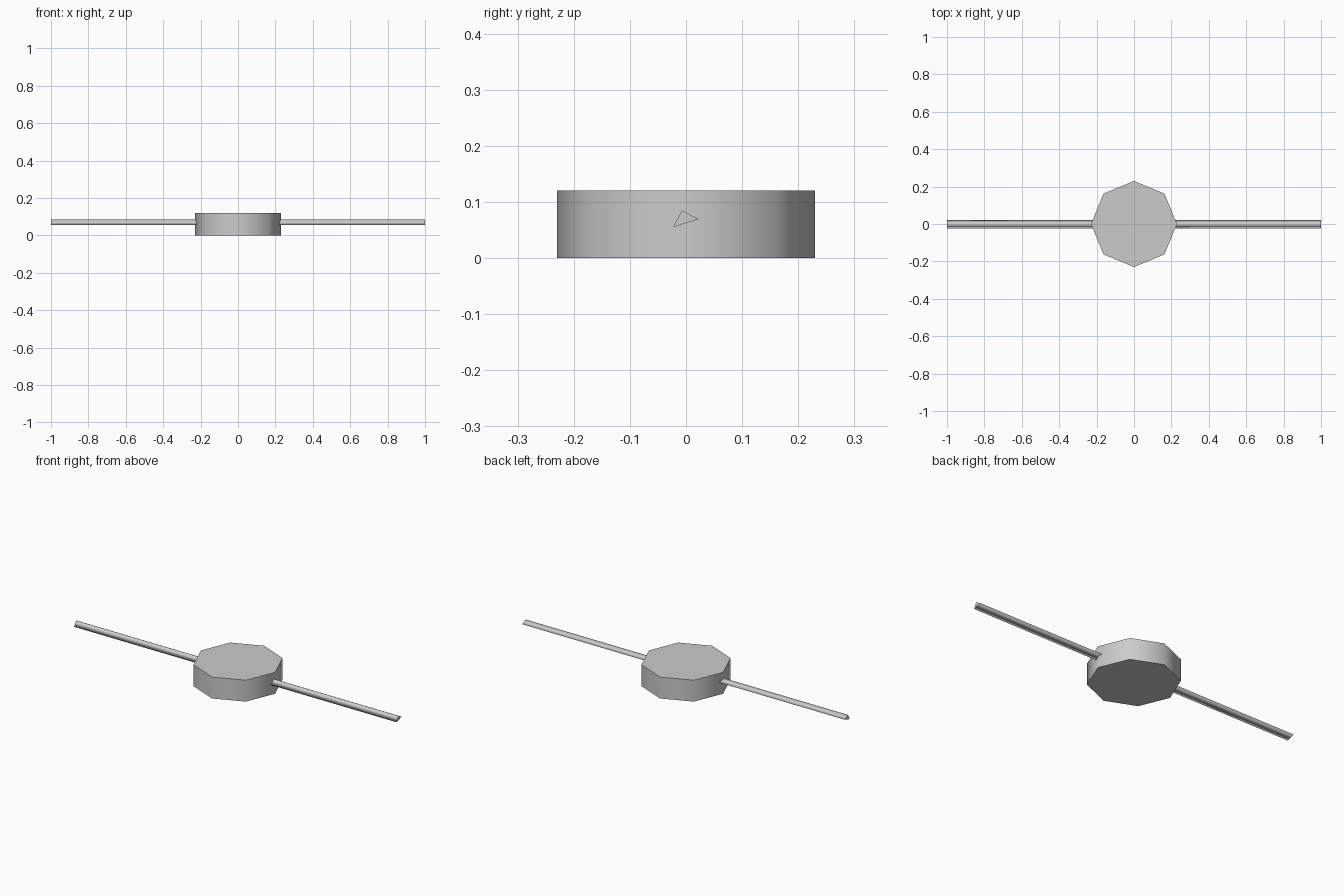
import bpy
import bmesh
from math import cos, sin, pi, radians
from mathutils import Matrix

cube = bpy.data.objects.get("Cube")
if cube:
    bpy.data.objects.remove(cube, do_unlink=True)

grey = bpy.data.materials.new("plain grey")
grey.use_nodes = True
grey.diffuse_color = (0.6, 0.6, 0.6, 1)
grey.node_tree.nodes["Principled BSDF"].inputs["Base Color"].default_value = (0.6, 0.6, 0.6, 1)


def prism(name, profile, length, matrix):
    """Extrude a closed profile along local z, then place it."""
    bm = bmesh.new()
    base = bm.faces.new([bm.verts.new((x, y, 0)) for x, y in profile])
    top = bmesh.ops.extrude_face_region(bm, geom=[base], use_keep_orig=True)
    moved = [v for v in top["geom"] if isinstance(v, bmesh.types.BMVert)]
    bmesh.ops.translate(bm, verts=moved, vec=(0, 0, length))
    bmesh.ops.transform(bm, matrix=matrix, verts=bm.verts)
    bmesh.ops.recalc_face_normals(bm, faces=bm.faces)
    # side walls shade smoothly, end caps stay flat
    for face in bm.faces:
        face.smooth = len(face.verts) == 4
    for edge in bm.edges:
        edge.smooth = all(f.smooth for f in edge.link_faces)
    mesh = bpy.data.meshes.new(name)
    bm.to_mesh(mesh)
    bm.free()
    mesh.materials.append(grey)
    obj = bpy.data.objects.new(name, mesh)
    bpy.context.collection.objects.link(obj)
    return obj


# Octagonal hub with corners on the axes
octagon = [(0.23 * cos(i * pi / 4), 0.23 * sin(i * pi / 4)) for i in range(8)]
prism("hub", octagon, 0.12, Matrix())

# Three-sided rod running through the hub; local x, y, z become y, z, x
section = [(-0.023, 0.055), (0.022, 0.069), (-0.007, 0.085)]
lay_along_x = Matrix(((0, 0, 1, -1), (1, 0, 0, 0), (0, 1, 0, 0), (0, 0, 0, 1)))
prism("rod", section, 2, lay_along_x)
